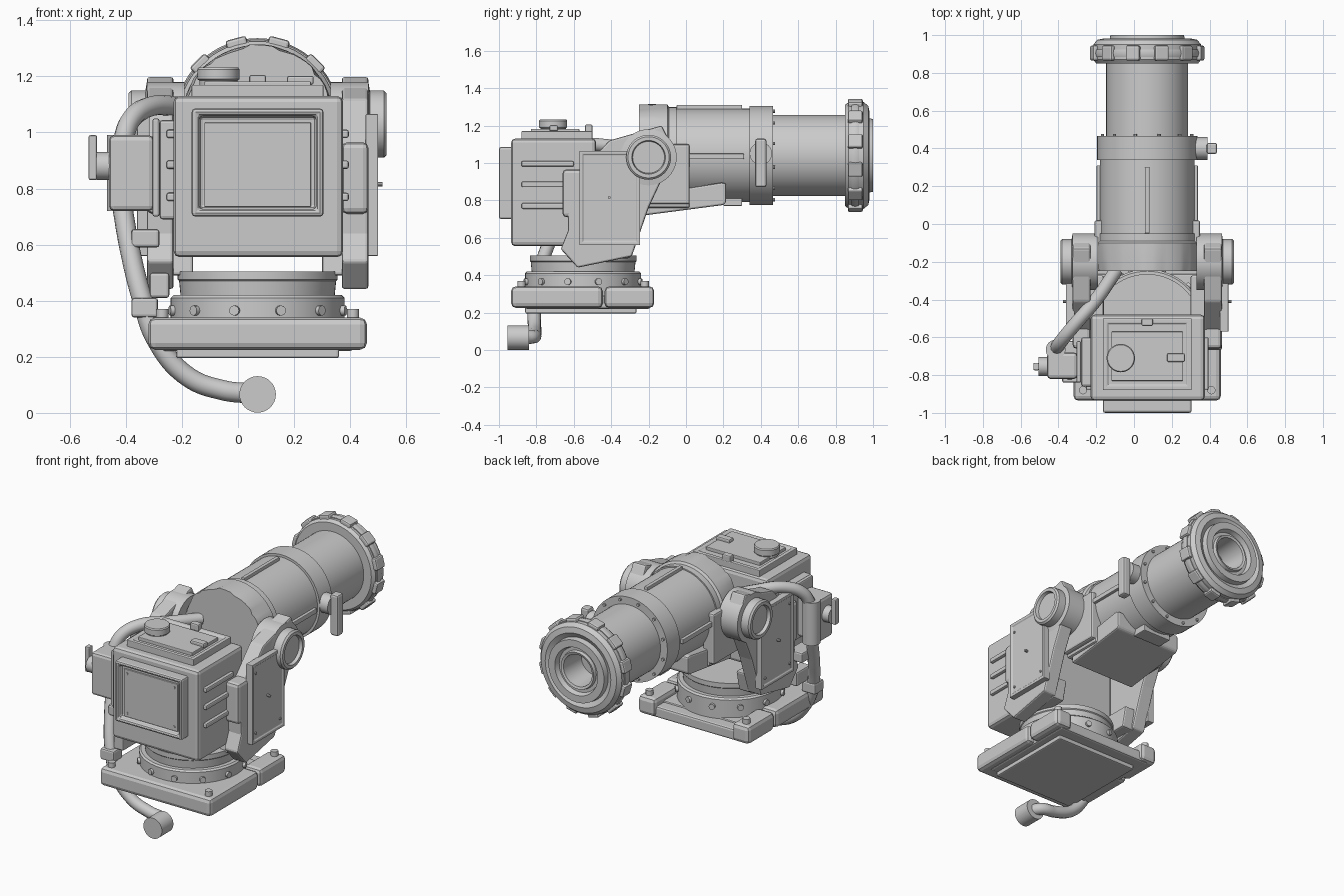
import bpy, bmesh, math, random
from mathutils import Vector

if "Cube" in bpy.data.objects:
    bpy.data.objects.remove(bpy.data.objects["Cube"])

CENTRE = 0.07   # body's symmetry plane
BARREL_Z = 1.04
grey = bpy.data.materials.new("light_grey")
grey.use_nodes = True
grey.diffuse_color = (0.6, 0.6, 0.6, 1)
grey.node_tree.nodes["Principled BSDF"].inputs["Base Color"].default_value = (0.6, 0.6, 0.6, 1)


def finish(name, bm, bevel=0, smooth=False, offset=(0, 0, 0), segments=2):
    bmesh.ops.recalc_face_normals(bm, faces=bm.faces)
    mesh = bpy.data.meshes.new(name)
    bm.to_mesh(mesh)
    bm.free()
    mesh.materials.append(grey)
    obj = bpy.data.objects.new(name, mesh)
    obj.location = Vector(offset) + Vector((CENTRE, 0, 0))
    bpy.context.collection.objects.link(obj)
    if smooth:
        bpy.ops.object.select_all(action='DESELECT')
        obj.select_set(True)
        bpy.context.view_layer.objects.active = obj
        bpy.ops.object.shade_smooth_by_angle(angle=math.radians(35))
    if bevel:
        mod = obj.modifiers.new("edge_bevel", 'BEVEL')
        mod.width = bevel
        mod.segments = segments
        mod.limit_method = 'ANGLE'
    return obj


def box(name, x, y, z, bevel=0.012, inset=None):
    """Box from ranges; inset = (direction, margin, depth) sinks or raises a panel."""
    bm = bmesh.new()
    bmesh.ops.create_cube(bm, size=1)
    for v in bm.verts:
        v.co = [(a + b) / 2 + c * abs(b - a) for (a, b), c in zip((x, y, z), v.co)]
    if inset:
        bm.normal_update()
        face = max(bm.faces, key=lambda f: f.normal.dot(Vector(inset[0])))
        bmesh.ops.inset_region(bm, faces=[face], thickness=inset[1])
        bmesh.ops.inset_region(bm, faces=[face], thickness=0.006, depth=inset[2])
    return finish(name, bm, bevel)


def lathe(name, profile, axis, offset, steps=48, ripple=None):
    """Turn (radius, height) points around an axis."""
    bm = bmesh.new()
    verts = [bm.verts.new((r, 0, h)) for r, h in profile]
    edges = [bm.edges.new(pair) for pair in zip(verts, verts[1:])]
    bmesh.ops.spin(bm, geom=verts + edges, cent=(0, 0, 0), axis=(0, 0, 1),
                   angle=math.tau, steps=steps)
    bmesh.ops.remove_doubles(bm, verts=bm.verts, dist=0.0001)
    if ripple:
        for v in bm.verts:
            v.co = ripple(v.co)
    turn = Vector(axis).to_track_quat('Z', 'Y')
    bmesh.ops.transform(bm, matrix=turn.to_matrix().to_4x4(), verts=bm.verts)
    return finish(name, bm, 0, True, offset)


def cylinder(name, radius, start, end, axis, offset, steps=32):
    return lathe(name, [(0, start), (radius, start), (radius, end), (0, end)], axis, offset, steps)


def prism(name, outline, x0, x1, bevel=0.01):
    """Side outline in (y, z) extruded along x."""
    bm = bmesh.new()
    face = bm.faces.new([bm.verts.new((x0, y, z)) for y, z in outline])
    out = bmesh.ops.extrude_face_region(bm, geom=[face])
    for v in out["geom"]:
        if isinstance(v, bmesh.types.BMVert):
            v.co.x = x1
    return finish(name, bm, bevel)


def cable(name, points, radius):
    curve = bpy.data.curves.new(name, 'CURVE')
    curve.dimensions = '3D'
    curve.bevel_depth = radius
    curve.bevel_resolution = 4
    curve.use_fill_caps = True
    spline = curve.splines.new('BEZIER')
    spline.bezier_points.add(len(points) - 1)
    for knot, co in zip(spline.bezier_points, points):
        knot.co = co
        knot.handle_left_type = knot.handle_right_type = 'AUTO'
    curve.materials.append(grey)
    obj = bpy.data.objects.new(name, curve)
    obj.location.x = CENTRE
    bpy.context.collection.objects.link(obj)


X, Y, Z = (1, 0, 0), (0, 1, 0), (0, 0, 1)
AXIS = (0, 0, BARREL_Z)

# Base: bottom plate, front slab, rear corner blocks
box("bottom_plate", (-.29, .29), (-.86, -.265), (.195, .3), .008)
box("base_core", (-.34, .34), (-.86, -.19), (.22, .29))
box("base_front_slab", (-.39, .39), (-.935, -.445), (.225, .34), .025)
for s in (-1, 1):
    box("base_rear_block", (s * .27, s * .39), (-.435, -.17), (.225, .34), .025)
    for y in (-.88, -.22):
        cylinder("base_bolt", .022, .33, .37, Z, (s * .34, y, 0), 12)

# Turntable
lathe("turntable", [(0, .28), (.31, .28), (.31, .41), (.3, .42), (.275, .42), (.28, .47),
                    (.285, .475), (.285, .505), (0, .505)], Z, (0, -.55, 0), 64)
for i in range(12):
    a = math.tau * (i + .5) / 12
    cylinder("turntable_bolt", .018, .3, .325, (math.cos(a), math.sin(a), 0), (0, -.55, .365), 12)

# Yoke arms, side panels and pivots
arm = [(-.58, .44), (-.29, .5), (-.2, .76), (-.06, 1.06), (-.13, 1.2), (-.41, 1.12),
       (-.57, .95), (-.64, .95), (-.63, .64), (-.67, .54)]
for s in (-1, 1):
    prism("yoke_arm", arm, s * .3, s * .395)
    prism("yoke_foot", [(-.62, .49), (-.3, .49), (-.27, .62), (-.6, .62)], s * .23, s * .32)
    box("side_panel", (s * .385, s * .43), (-.57, -.245), (.56, 1.065), .012, ((s, 0, 0), .025, -.006))
    for y in (-.53, -.285):
        for z in (.62, 1.0):
            cylinder("panel_screw", .008, .41, .43, (s, 0, 0), (0, y, z), 10)
    cylinder("panel_stud", .008, .42, .445, (s, 0, 0), (0, -.41, .815), 10)
    lathe("pivot_hub", [(0, .26), (.15, .26), (.15, .395), (.12, .4), (.12, .45), (.11, .46),
                        (.09, .46), (.085, .44), (0, .44)], (s, 0, 0), (0, -.2, 1.03), 40)
    box("arm_block", (s * .3, s * .395), (-.66, -.5), (.71, .965), .02)

# Camera head with hood, vents and lid
box("head_box", (-.3, .305), (-.935, -.48), (.555, 1.13), .022)
box("hood_frame", (-.235, .235), (-1, -.92), (.7, 1.085), .012, ((0, -1, 0), .035, -.035))
box("hood_screen", (-.19, .19), (-.975, -.93), (.735, 1.035), .003)
for x in (-.165, .165):
    for z in (.76, 1.01):
        cylinder("screen_screw", .008, .96, .98, (0, -1, 0), (x, 0, z), 10)
for s in (-1, 1):
    for z in (.77, .885, .995):
        box("side_vent_bar", (s * .29, s * .325), (-.88, -.6), (z - .015, z + .015), .008)
box("lid", (-.235, .235), (-.88, -.5), (1.12, 1.17), .01, (Z, .035, -.008))
box("lid_plate", (-.19, .19), (-.83, -.57), (1.15, 1.182), .004)
lathe("lid_knob", [(0, 1.17), (.068, 1.17), (.068, 1.185), (.075, 1.19), (.075, 1.225), (.07, 1.232),
                   (0, 1.232)], Z, (-.14, -.71, 0))
box("lid_latch", (.105, .2), (-.73, -.685), (1.17, 1.202), .008)
box("lid_rear_latch", (-.03, .03), (-.54, -.5), (1.16, 1.205), .008)

# Barrel: sleeve, collar, front tube, end flange
lathe("barrel", [(0, -.1), (.25, -.1), (.25, .34), (.265, .34), (.265, .465), (.217, .465),
                 (.217, .85), (.27, .85), (.285, .87), (.285, .95), (.265, .975), (.23, .982), (.2, .965),
                 (.195, 1), (.15, 1), (.14, .97), (.12, .97), (.115, .99), (.1, .985),
                 (.09, .82), (0, .82)], Y, AXIS, 64)
random.seed(4)
folds = [random.uniform(-.007, .007) for _ in range(64)]


def wrinkle(co):
    fade = max(0, -(co.z + .11) / .14)
    r = Vector((co.x, co.y)).length
    if r < .2:
        return co
    k = 1 + fade * folds[int(math.atan2(co.y, co.x) * 32 / math.pi) % 64] / r
    return Vector((co.x * k, co.y * k, co.z))


lathe("rear_boot", [(0, -.25), (.268, -.25), (.272, -.18), (.272, -.1), (.258, -.09), (.258, -.05),
                    (.24, -.05)], Y, AXIS, 64, wrinkle)
for i in range(12):
    a = math.tau * (i + .5) / 12
    ca, sa = math.cos(a), math.sin(a)
    clamp = box("flange_clamp", (-.038, .038), (.865, .945), (.27, .306), .01)
    clamp.location.z = BARREL_Z
    clamp.rotation_euler.y = a
    cylinder("collar_screw", .009, .46, .476, Y, (ca * .245, 0, BARREL_Z + sa * .245), 10)
for radius in (.29,):
    lathe("flange_bands", [(.27, .885), (radius, .885), (radius + .006, .905), (radius, .925),
                           (.27, .925)], Y, AXIS, 64)

# Sleeve ribs, cradle and under tray
box("top_rib", (-.012, .012), (-.05, .3), (1.27, 1.31), .004)
for s in (-1, 1):
    box("sleeve_rib", (s * .235, s * .268), (-.04, .31), (1.02, 1.05), .004)
    box("cradle_cheek", (s * .2, s * .28), (-.25, .02), (.78, 1.1))
box("lower_rib", (-.1, .1), (.2, .3), (.77, .83), .006)
box("cradle_floor", (-.25, .25), (-.25, .02), (.76, .85))
prism("under_tray", [(-.22, .72), (.2, .775), (.215, .79), (.215, .89), (.19, .895), (-.22, .83)], -.235, .235)

# Collar lever
cylinder("lever_boss", .06, .25, .32, X, (0, .4, 1.05))
box("lever_bar", (.315, .37), (.37, .43), (.87, 1.13), .012)

# Control unit on the right of the head
box("control_plate", (-.35, -.29), (-.86, -.6), (.69, 1.045))
box("control_rail", (-.375, -.35), (-.84, -.62), (.7, 1.05), .008)
box("control_box", (-.53, -.37), (-.82, -.68), (.72, .99), .018)
cylinder("control_knob", .05, .52, .575, (-1, 0, 0), (0, -.755, .88))
box("control_lever", (-.603, -.572), (-.775, -.735), (.83, .99), .007)
cylinder("cable_socket", .052, .72, .99, Z, (-.485, -.665, 0))

# Cables, brackets and plug
cable("upper_cable", [(-.485, -.665, .95), (-.455, -.62, 1.04), (-.39, -.54, 1.09), (-.27, -.4, 1.09),
                      (-.16, -.24, 1.08)], .036)
cable("lower_cable", [(-.485, -.665, .75), (-.455, -.73, .58), (-.41, -.79, .4), (-.36, -.81, .26),
                      (-.25, -.81, .13), (-.12, -.81, .08), (-.03, -.82, .07), (0, -.86, .068)], .036)
box("cable_bracket_top", (-.45, -.35), (-.76, -.62), (.59, .655), .01)
box("cable_bracket_mid", (-.385, -.315), (-.8, -.66), (.41, .5), .01)
box("cable_bracket_low", (-.45, -.355), (-.84, -.75), (.34, .41), .01)
cylinder("plug", .065, .84, .955, (0, -1, 0), (0, 0, .066))
